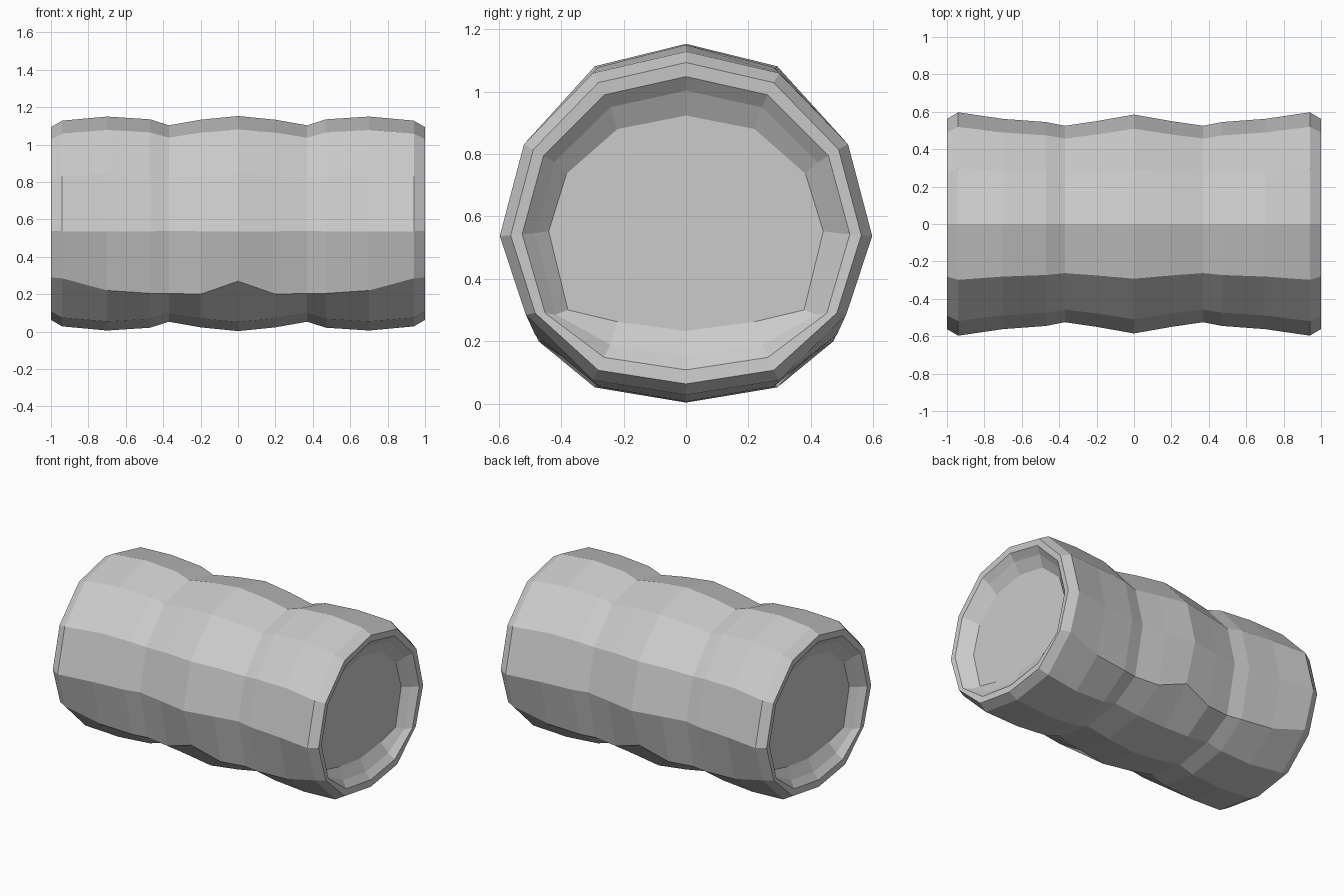
import bpy
import bmesh

cube = bpy.data.objects.get("Cube")
if cube:
    bpy.data.objects.remove(cube, do_unlink=True)

grey = bpy.data.materials.new("plain_grey")
grey.use_nodes = True
colour = (0.6, 0.6, 0.6, 1)
grey.diffuse_color = colour
grey.node_tree.nodes["Principled BSDF"].inputs["Base Color"].default_value = colour

CENTRE_Z = 0.578

# Half of the twelve-sided section, top to bottom: share of width, share of height
SECTION = [(0, 1), (0.5, 0.875), (0.87, 0.46), (1, -0.075), (0.86, None), (0.5, -0.915), (0, -1)]

# Rings from the middle to one end: x, half width, half height, height of the lower corner
BODY = [(0, 0.585, 0.575, 0.27), (0.2, 0.55, 0.555, 0.2), (0.37, 0.525, 0.525, 0.205),
        (0.47, 0.545, 0.557, 0.205), (0.7, 0.562, 0.572, 0.22), (0.94, 0.597, 0.55, 0.285),
        (1, 0.562, 0.515, 0.29)]

# Flat rim and the shallow dished recess at each end
RECESS = [(0.997, 0.525, 0.47, 0.29), (0.96, 0.485, 0.425, 0.285), (0.92, 0.44, 0.345, 0.3)]


def add_ring(bm, x, width, height, low):
    half = []
    for share_y, share_z in SECTION:
        z = low if share_z is None else CENTRE_Z + share_z * height
        half.append((share_y * width, z))
    outline = half + [(-y, z) for y, z in half[-2:0:-1]]
    return [bm.verts.new((x, y, z)) for y, z in outline]


# Dented barrel, mirrored about its middle ring
bm = bmesh.new()
half_rings = BODY + RECESS
profile = [(-x, w, h, low) for x, w, h, low in half_rings[:0:-1]] + half_rings
rings = [add_ring(bm, *ring) for ring in profile]
for a, b in zip(rings, rings[1:]):
    for i in range(len(a)):
        j = (i + 1) % len(a)
        bm.faces.new((a[i], a[j], b[j], b[i]))

# Recessed end discs
bm.faces.new(rings[0])
bm.faces.new(rings[-1])
bmesh.ops.recalc_face_normals(bm, faces=bm.faces)

mesh = bpy.data.meshes.new("barrel")
bm.to_mesh(mesh)
bm.free()
mesh.materials.append(grey)
barrel = bpy.data.objects.new("barrel", mesh)
bpy.context.collection.objects.link(barrel)
